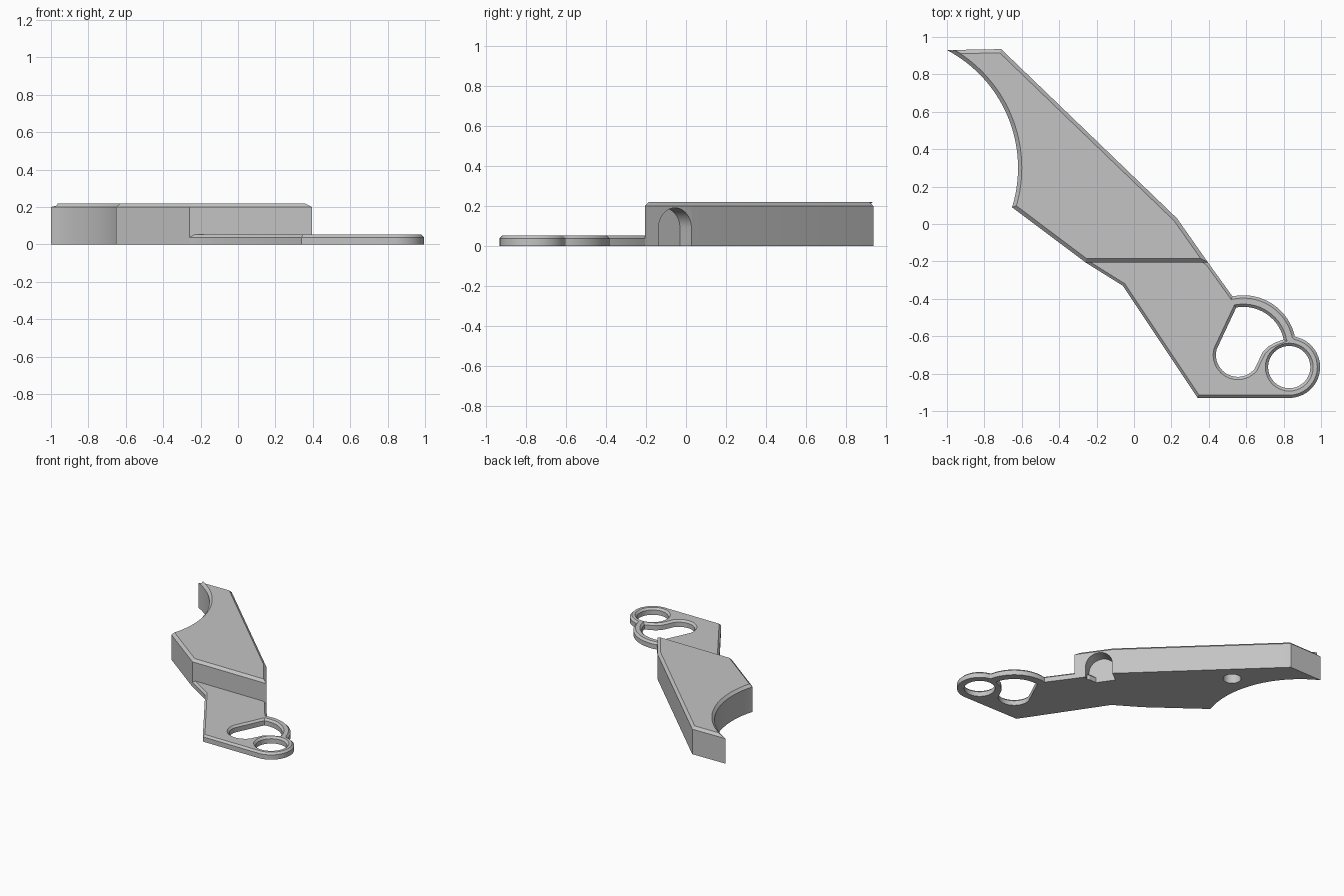
import bpy
import bmesh
from math import cos, sin, radians
from mathutils import Matrix, Vector

if "Cube" in bpy.data.objects:
    bpy.data.objects.remove(bpy.data.objects["Cube"])

grey = bpy.data.materials.new("plain grey")
grey.use_nodes = True
colour = (0.55, 0.55, 0.55, 1)
grey.diffuse_color = colour
grey.node_tree.nodes["Principled BSDF"].inputs["Base Color"].default_value = colour


def arc(cx, cy, r, start, end, steps):
    angles = [radians(start + (end - start) * i / steps) for i in range(steps + 1)]
    return [(cx + r * cos(a), cy + r * sin(a)) for a in angles]


def inset(loop, d):
    """Move a loop to its left by d, with mitred corners."""
    pts = [Vector(p) for p in loop]
    out = []
    for i, p in enumerate(pts):
        a = (p - pts[i - 1]).normalized()
        b = (pts[(i + 1) % len(pts)] - p).normalized()
        na, nb = Vector((-a.y, a.x)), Vector((-b.y, b.x))
        out.append(p + (na + nb) * d / (1 + na.dot(nb)))
    return out


def prism(name, loops, height, chamfer=0):
    """Solid from an anticlockwise outline and clockwise holes, top edges chamfered."""
    bm = bmesh.new()
    levels = [(0, 0), (height - chamfer, 0)]
    if chamfer:
        levels.append((height, chamfer))
    caps = ([], [])
    for loop in loops:
        rings = [[bm.verts.new((x, y, z)) for x, y in inset(loop, d)] for z, d in levels]
        n = len(loop)
        for low, high in zip(rings, rings[1:]):
            for i in range(n):
                j = (i + 1) % n
                bm.faces.new((low[i], low[j], high[j], high[i]))
        for cap, ring in zip(caps, (rings[0], rings[-1])):
            cap.extend(bm.edges.get((ring[i - 1], ring[i])) for i in range(n))
    for cap in caps:
        bmesh.ops.triangle_fill(bm, edges=cap, use_beauty=True)
    bmesh.ops.recalc_face_normals(bm, faces=bm.faces)
    mesh = bpy.data.meshes.new(name)
    bm.to_mesh(mesh)
    bm.free()
    mesh.materials.append(grey)
    obj = bpy.data.objects.new(name, mesh)
    bpy.context.collection.objects.link(obj)
    return obj


def cut(target, cutter):
    mod = target.modifiers.new(cutter.name, "BOOLEAN")
    mod.operation, mod.solver, mod.object = "DIFFERENCE", "EXACT", cutter
    cutter.hide_render = True
    cutter.hide_set(True)


# Thick body with a concave end
shoulder, corner = Vector((0.23, 0.03)), Vector((0.395, -0.205))
body_outline = arc(-1.332, 0.3, 0.712, 62.2, -17.2, 32)
body_outline += [(-0.26, -0.205), corner, shoulder, (-0.71, 0.935)]
body = prism("body", [body_outline], 0.22, 0.02)

# Arched slot cut square into the slanted side, open underneath
along = (shoulder - corner).normalized()
slot = prism("slot_cutter", [[(-0.1, -0.05), (0.1, -0.05)] + arc(0, 0.09, 0.1, 0, 180, 24)], 0.25)
mid = shoulder.lerp(corner, 0.36)
out = Vector((along.y, -along.x))
start = mid - out * 0.1
slot.matrix_world = Matrix(((along.x, 0, out.x, start.x),
                            (along.y, 0, out.y, start.y),
                            (0, 1, 0, 0),
                            (0, 0, 0, 1)))
cut(body, slot)

# Round blind hole underneath
socket = prism("socket_cutter", [arc(-0.49, 0.53, 0.065, 0, 348.75, 31)], 0.15)
socket.location.z = -0.05
cut(body, socket)

# Thin handle plate with finger ring and curved opening
handle_outline = [(-0.2, -0.15), (-0.26, -0.205), (-0.06, -0.33), (0.34, -0.93)]
handle_outline += arc(0.83, -0.765, 0.165, -90, 78, 24)
handle_outline += arc(0.585, -0.663, 0.282, 13, 102, 18)
handle_outline += [corner, (0.3, -0.15)]
ring_hole = arc(0.83, -0.765, 0.113, 360, 9, 39)
opening = arc(0.585, -0.663, 0.22, 100, 12, 14)
opening += [(0.76, -0.632), (0.72, -0.653), (0.688, -0.685)]
opening += arc(0.555, -0.7, 0.117, -40, -195, 20)
handle = prism("handle", [handle_outline, ring_hole, opening], 0.053, 0.015)

# Smooth curves, crisp edges
for obj in (body, handle):
    bpy.ops.object.select_all(action="DESELECT")
    obj.select_set(True)
    bpy.context.view_layer.objects.active = obj
    for mod in list(obj.modifiers):
        bpy.ops.object.modifier_apply(modifier=mod.name)
    bpy.ops.object.shade_smooth_by_angle(angle=radians(25))
for cutter in (slot, socket):
    bpy.data.objects.remove(cutter)
